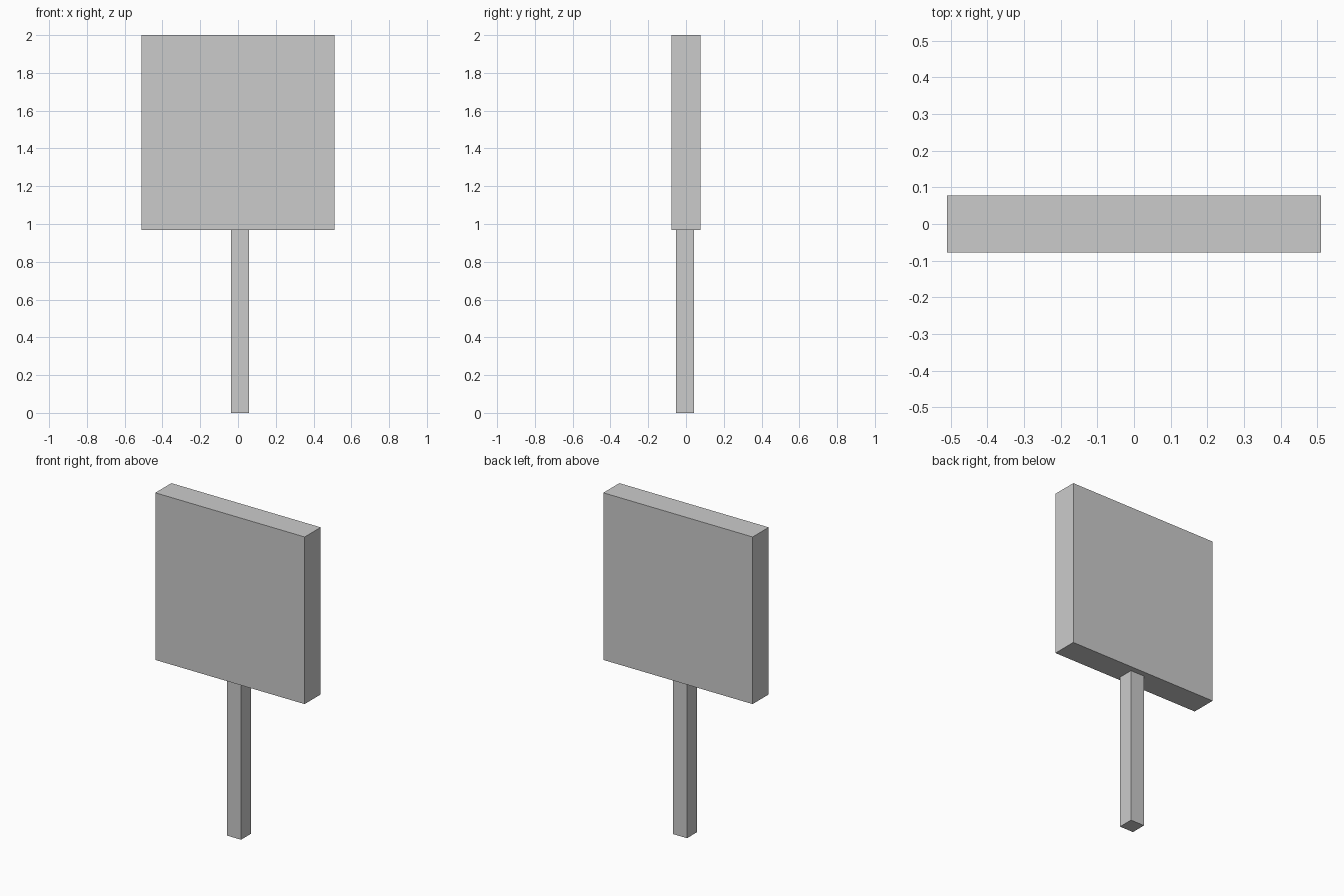
import bpy

if "Cube" in bpy.data.objects:
    bpy.data.objects.remove(bpy.data.objects["Cube"])


def box(name, x, y, z):
    """Axis-aligned box from (min, max) ranges."""
    ranges = (x, y, z)
    bpy.ops.mesh.primitive_cube_add(size=1, location=[(a + b) / 2 for a, b in ranges])
    obj = bpy.context.object
    obj.name = name
    obj.scale = [b - a for a, b in ranges]
    bpy.ops.object.transform_apply(location=False, rotation=False, scale=True)
    return obj


# Square sign board
box("sign_board", (-0.51, 0.51), (-0.078, 0.078), (0.968, 2.0))

# Slightly off-centre square post
box("post", (-0.037, 0.058), (-0.053, 0.043), (0.0, 0.968))
